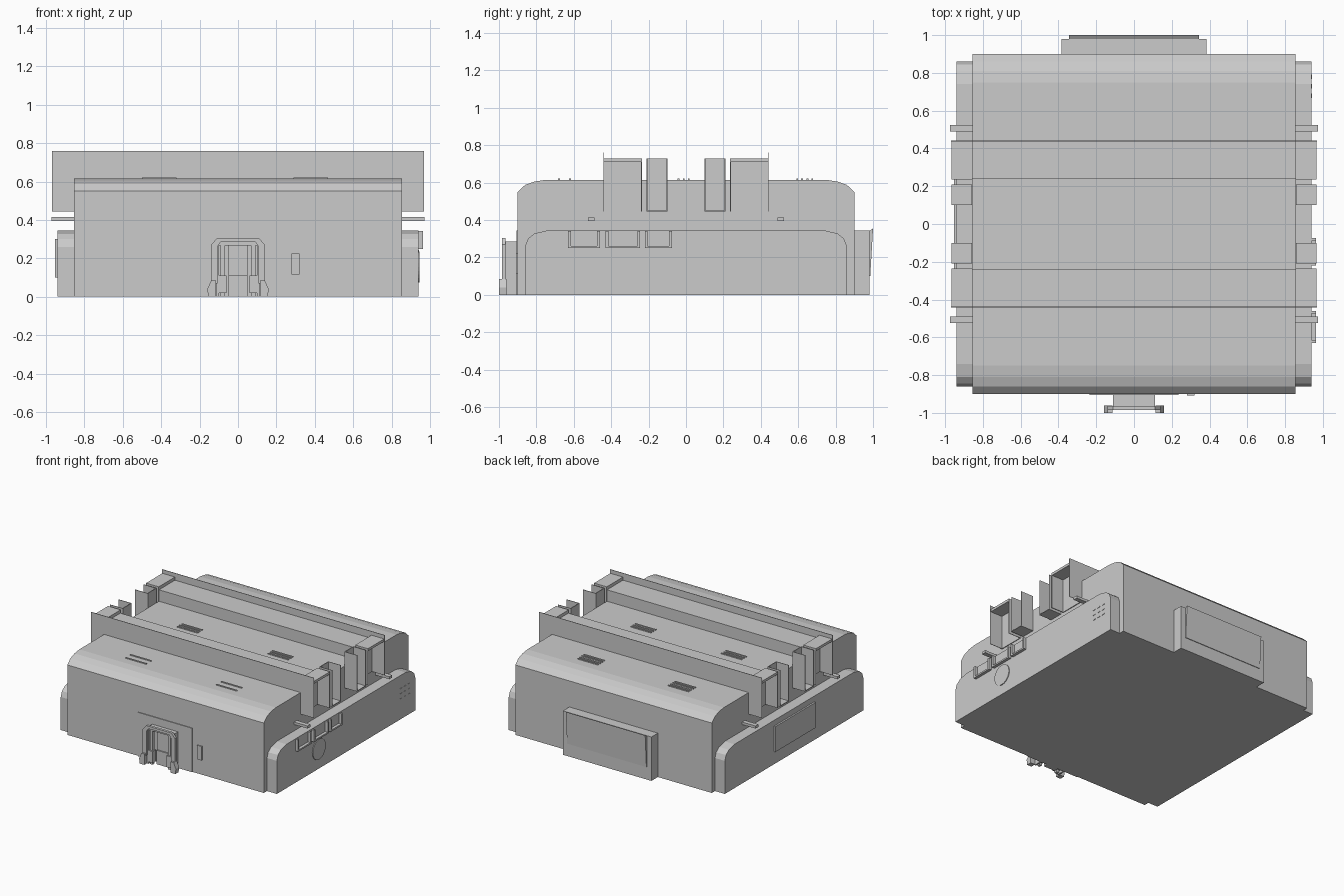
import bpy, bmesh, math
from mathutils import Vector

if "Cube" in bpy.data.objects:
    bpy.data.objects.remove(bpy.data.objects["Cube"])

grey = bpy.data.materials.new("plain_grey")
grey.diffuse_color = (0.6, 0.6, 0.6, 1)
grey.use_nodes = True
grey.node_tree.nodes["Principled BSDF"].inputs["Base Color"].default_value = grey.diffuse_color


def finish(name, bm):
    bmesh.ops.recalc_face_normals(bm, faces=bm.faces)
    me = bpy.data.meshes.new(name)
    bm.to_mesh(me)
    bm.free()
    me.materials.append(grey)
    ob = bpy.data.objects.new(name, me)
    bpy.context.collection.objects.link(ob)
    return ob


def boxes(name, spans):
    """One object from boxes given as (x0, x1, y0, y1, z0, z1)."""
    bm = bmesh.new()
    for x0, x1, y0, y1, z0, z1 in spans:
        vs = bmesh.ops.create_cube(bm, size=1)["verts"]
        for v in vs:
            v.co = Vector(((x0 + x1) / 2 + v.co.x * (x1 - x0),
                           (y0 + y1) / 2 + v.co.y * (y1 - y0),
                           (z0 + z1) / 2 + v.co.z * (z1 - z0)))
    return finish(name, bm)


def mirror_x(spans):
    return spans + [(-b, -a, *rest) for a, b, *rest in spans]


def mirror_y(spans):
    return spans + [(a, b, -d, -c, e, f) for a, b, c, d, e, f in spans]


def extrude(name, profile, axis, a, b):
    """Extrude a profile of (horizontal, z) points along x or y."""
    bm = bmesh.new()
    put = (lambda h, z, t: (t, h, z)) if axis == "x" else (lambda h, z, t: (h, t, z))
    face = bm.faces.new([bm.verts.new(put(h, z, a)) for h, z in profile])
    new = bmesh.ops.extrude_face_region(bm, geom=[face])["geom"]
    step = Vector(put(0, 0, b - a))
    bmesh.ops.translate(bm, vec=step, verts=[v for v in new if isinstance(v, bmesh.types.BMVert)])
    return finish(name, bm)


def symmetric(half):
    return half + [(-h, z) for h, z in reversed(half)]


# Main body and the two lower side panels
extrude("body", symmetric([(-.9, 0), (-.9, .55), (-.86, .588), (-.81, .606), (-.75, .615)]),
        "x", -.855, .855)
side = symmetric([(-.86, 0), (-.86, .26), (-.845, .3), (-.81, .328), (-.74, .345)])
extrude("right_side_panel", side, "x", .85, .94)
extrude("left_side_panel", side, "x", -.94, -.85)

# Two raised crossbars with full-width outer fins
T = .002
boxes("crossbar", mirror_y([(-.86, .86, .24, .438, .6, .705)]))
boxes("outer_fin", mirror_y([(-.97, .97, .438, .438 + 2 * T, .445, .76)]))
boxes("inner_fin_end", mirror_y(mirror_x([(.855, .965, .236, .236 + 2 * T, .445, .73)])))
boxes("crossbar_end_wall", mirror_y(mirror_x([(.855, .861, .24, .438, .445, .71)])))
boxes("crossbar_end_plate", mirror_y(mirror_x([(.855, .965, .24, .438, .71, .73)])))

# Small open brackets between the crossbars
boxes("side_bracket", mirror_y(mirror_x([
    (.855, .965, .1, .1 + 2 * T, .445, .73),
    (.855, .965, .206, .206 + 2 * T, .445, .73),
    (.855, .861, .1, .21, .445, .73),
    (.855, .965, .1, .21, .445, .45)])))

# Thin side pegs
boxes("side_peg", mirror_y(mirror_x([(.85, .973, .49, .525, .395, .415)])))

# Vent slats on the top
slats = []
for xc in (-.41, .38):
    for y in (.675, .65, .62, .595, .015, -.012, -.04, -.62, -.68):
        slats.append((xc - .09, xc + .09, y - .005, y + .005, .61, .621))
boxes("top_vent_slats", slats)

# Right side: three open port frames, round cover, vent marks
frames = []
for y0, y1 in ((-.63, -.46), (-.43, -.245), (-.22, -.075)):
    frames += [(.935, .963, y0, y1, .25, .262),
               (.935, .963, y0, y0 + .015, .25, .342),
               (.935, .963, y1 - .015, y1, .25, .342)]
boxes("port_frames", frames)
disc = [(-.34 + .08 * math.cos(math.tau * i / 24), .155 + .08 * math.sin(math.tau * i / 24))
        for i in range(24)]
extrude("round_cover", disc, "x", .935, .946)
boxes("side_vent_marks", [(.938, .943, y - .012, y + .012, z - .003, z + .003)
                          for y in (.68, .73, .78) for z in (.16, .2, .24)])

# Left side plate
boxes("left_cover_plate", [(-.953, -.935, -.25, .25, .1, .3)])

# Back housing with a leaning panel
boxes("back_housing", [(-.385, .385, .89, .98, 0, .345)])
extrude("back_panel", [(.97, .1), (.985, .1), (1.0, .355), (.97, .335)], "x", -.345, .345)

# Front plate, small tab and the arched connector
boxes("front_plate", [(-.235, .235, -.906, -.89, 0, .345)])
boxes("front_tab", [(.28, .32, -.908, -.89, .115, .225)])
arch = [(-.14, .07), (-.14, .27), (-.11, .305), (.11, .305), (.14, .27), (.14, .07),
        (.108, .07), (.108, .26), (.09, .285), (-.09, .285), (-.108, .26), (-.108, .07)]
extrude("connector_arch", arch, "y", -.985, -.965)
boxes("connector_neck", mirror_x([(.1, .112, -.97, -.9, 0, .28)]) +
      [(-.112, .112, -.97, -.9, .268, .285)])
for s, label in ((1, "right"), (-1, "left")):
    extrude("connector_foot_" + label,
            [(s * .115, 0), (s * .155, 0), (s * .16, .04), (s * .14, .085), (s * .115, .085)],
            "y", -1, -.96)
boxes("connector_posts", mirror_x([(.068, .09, -.965, -.94, 0, .28),
                                   (.06, .098, -.975, -.935, .02, .11)]))
boxes("connector_core", [(-.05, .05, -.93, -.9, 0, .28), (-.05, .05, -.94, -.9, 0, .11)])
